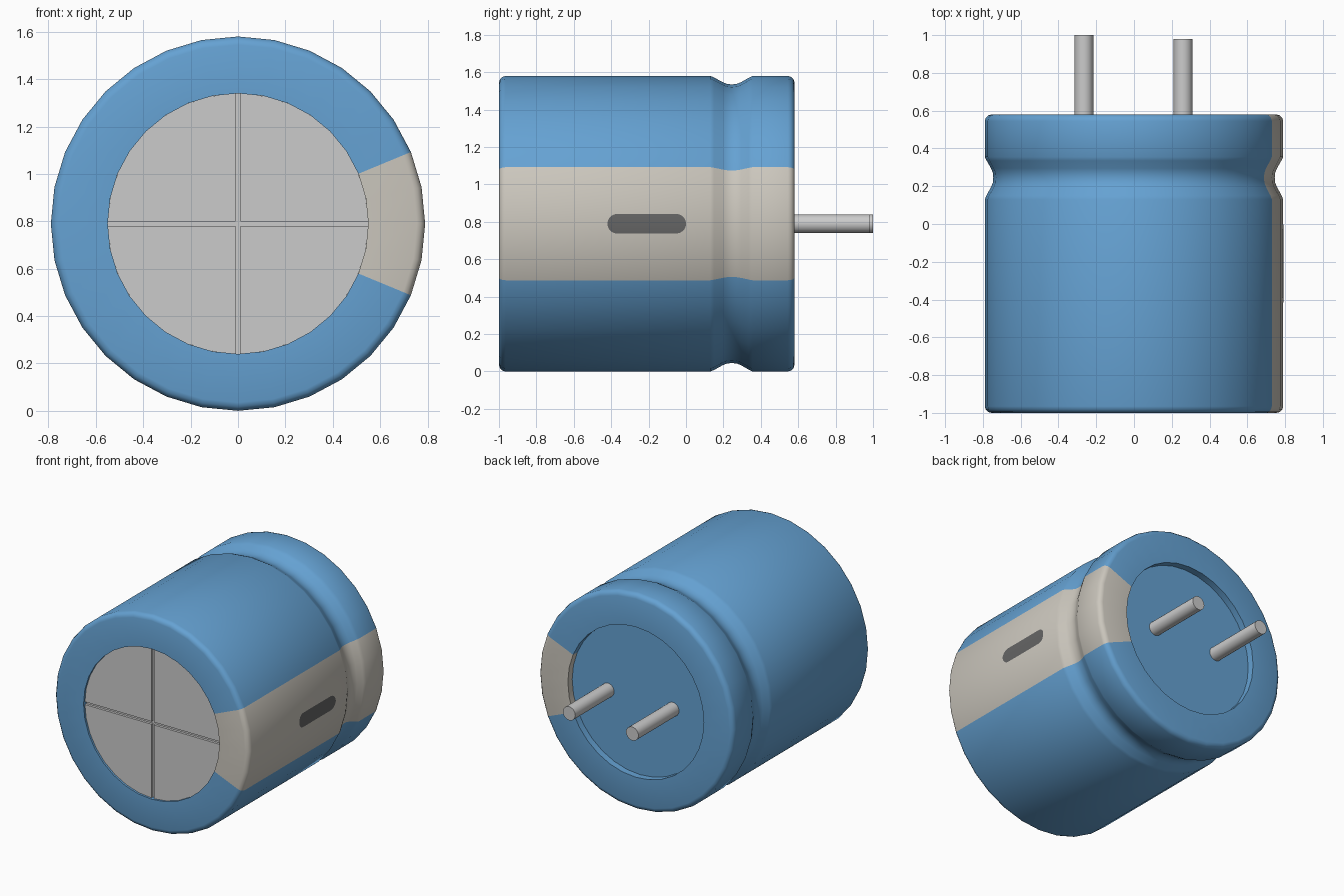
import bpy, bmesh, math
from math import sin, cos, tan, pi, radians

if "Cube" in bpy.data.objects:
    bpy.data.objects.remove(bpy.data.objects["Cube"])

SIDES = 32      # segments around the can
R = 0.79        # can radius, also height of its axis
INNER = 0.55    # opening radius at both ends


def material(name, rgb):
    m = bpy.data.materials.new(name)
    m.diffuse_color = (*rgb, 1)
    m.use_nodes = True
    m.node_tree.nodes["Principled BSDF"].inputs["Base Color"].default_value = m.diffuse_color
    return m


blue = material("blue", (0.13, 0.36, 0.65))
beige = material("beige", (0.60, 0.57, 0.51))
dark = material("dark", (0.13, 0.13, 0.13))


def finish(name, bm, mats=(), smooth=True):
    bmesh.ops.recalc_face_normals(bm, faces=bm.faces[:])
    mesh = bpy.data.meshes.new(name)
    bm.to_mesh(mesh)
    bm.free()
    for m in mats:
        mesh.materials.append(m)
    ob = bpy.data.objects.new(name, mesh)
    bpy.context.collection.objects.link(ob)
    if smooth:
        bpy.ops.object.select_all(action='DESELECT')
        ob.select_set(True)
        bpy.context.view_layer.objects.active = ob
        bpy.ops.object.shade_smooth_by_angle(angle=radians(35))
    return ob


def prism(bm, outline, y0, y1):
    """Extrude an (x, z) outline from y0 to y1."""
    a = [bm.verts.new((x, y0, z)) for x, z in outline]
    b = [bm.verts.new((x, y1, z)) for x, z in outline]
    bm.faces.new(a)
    bm.faces.new(b[::-1])
    for i in range(len(a)):
        j = (i + 1) % len(a)
        bm.faces.new((a[i], b[i], b[j], a[j]))


def rod(name, x, r, y0, y1, sides, mats=()):
    bm = bmesh.new()
    ring = [2 * pi * i / sides for i in range(sides)]
    prism(bm, [(x + r * cos(t), R + r * sin(t)) for t in ring], y0, y1)
    return finish(name, bm, mats)


# Sleeve: revolved profile (radius, y) with a crimp groove and a light stripe
profile = [(INNER, -0.96), (INNER, -1.0), (0.755, -1.0), (0.772, -0.995),
           (0.785, -0.982), (R, -0.965), (R, 0.13), (0.782, 0.15),
           (0.757, 0.195), (0.747, 0.22), (0.745, 0.245), (0.747, 0.27),
           (0.757, 0.295), (0.78, 0.335), (R, 0.355), (R, 0.545),
           (0.785, 0.562), (0.772, 0.575), (0.755, 0.58), (INNER, 0.58),
           (INNER, 0.525)]
bm = bmesh.new()
rings = [[bm.verts.new((r * cos(2 * pi * i / SIDES), y, R + r * sin(2 * pi * i / SIDES)))
          for i in range(SIDES)] for r, y in profile]
for a, b in zip(rings, rings[1:]):
    for i in range(SIDES):
        j = (i + 1) % SIDES
        f = bm.faces.new((a[i], b[i], b[j], a[j]))
        f.material_index = 1 if i in (0, 1, SIDES - 2, SIDES - 1) else 0
finish("sleeve", bm, (blue, beige))

# Recessed base plate on the lead end
rod("base_plate", 0, INNER, 0.48, 0.53, SIDES, (blue,))

# Scored metal top: four quadrants over a backing disc
G, n = 0.01, SIDES // 4
bm = bmesh.new()
t0 = math.asin(G / INNER)
for sx in (-1, 1):
    for sz in (-1, 1):
        arc = [t0 + (pi / 2 - 2 * t0) * i / n for i in range(n + 1)]
        pts = [(G, G)] + [(INNER * cos(t), INNER * sin(t)) for t in arc]
        prism(bm, [(sx * x, R + sz * z) for x, z in pts], -0.985, -0.965)
finish("scored_top", bm, smooth=False)
rod("top_backing", 0, INNER, -0.967, -0.94, SIDES)

# Leads
rod("lead_left", -0.265, 0.05, 0.5, 1.0, 24)
rod("lead_right", 0.26, 0.05, 0.5, 0.98, 24)

# Dark minus mark lying on the stripe
H, Y0, Y1 = 0.052, -0.42, 0.0
steps = 8
left = [(Y0 + H - H * cos(pi / 2 * i / steps), H * sin(pi / 2 * i / steps))
        for i in range(steps + 1)]
cols = left + [(Y0 + Y1 - y, h) for y, h in reversed(left)]
bm = bmesh.new()
rows = [[bm.verts.new((R + 0.002 - abs(s * h) * tan(pi / SIDES), y, R + s * h))
         for y, h in cols] for s in (-1, 0, 1)]
for a, b in zip(rows, rows[1:]):
    for i in range(len(cols) - 1):
        bm.faces.new((a[i], a[i + 1], b[i + 1], b[i]))
bmesh.ops.remove_doubles(bm, verts=bm.verts[:], dist=1e-5)
ob = finish("minus_mark", bm, (dark,))
if ob.data.polygons[len(ob.data.polygons) // 2].normal.x < 0:
    ob.data.flip_normals()
